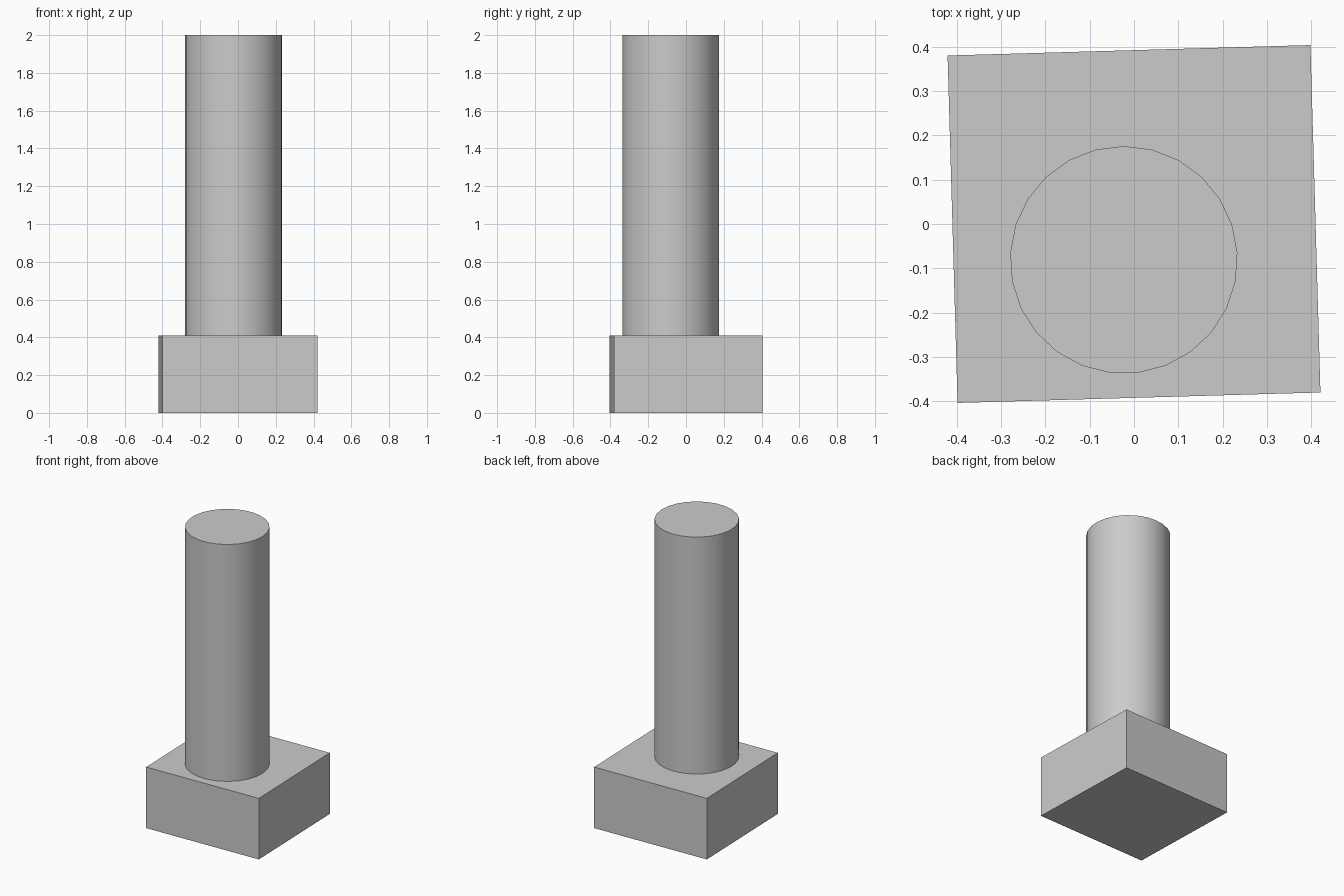
import bpy
import math

cube = bpy.data.objects.get("Cube")
if cube:
    bpy.data.objects.remove(cube, do_unlink=True)

BASE_HEIGHT = 0.41
TOTAL_HEIGHT = 2.0

# Single plain grey material
grey = bpy.data.materials.new("plain grey")
grey.use_nodes = True
colour = (0.6, 0.6, 0.6, 1)
grey.diffuse_color = colour
grey.node_tree.nodes["Principled BSDF"].inputs["Base Color"].default_value = colour


def finish(name):
    obj = bpy.context.object
    obj.name = name
    obj.data.materials.append(grey)
    return obj


# Square base block, turned slightly about the vertical
bpy.ops.mesh.primitive_cube_add(
    size=1, location=(0, 0, BASE_HEIGHT / 2), rotation=(0, 0, math.radians(1.65)))
base = finish("base_block")
base.scale = (0.82, 0.785, BASE_HEIGHT)

# Round column, standing off-centre on the base
column_height = TOTAL_HEIGHT - BASE_HEIGHT
bpy.ops.mesh.primitive_cylinder_add(
    vertices=25, radius=0.257, depth=column_height,
    location=(-0.023, -0.081, BASE_HEIGHT + column_height / 2))
finish("column")
bpy.ops.object.shade_smooth_by_angle(angle=math.radians(30))
